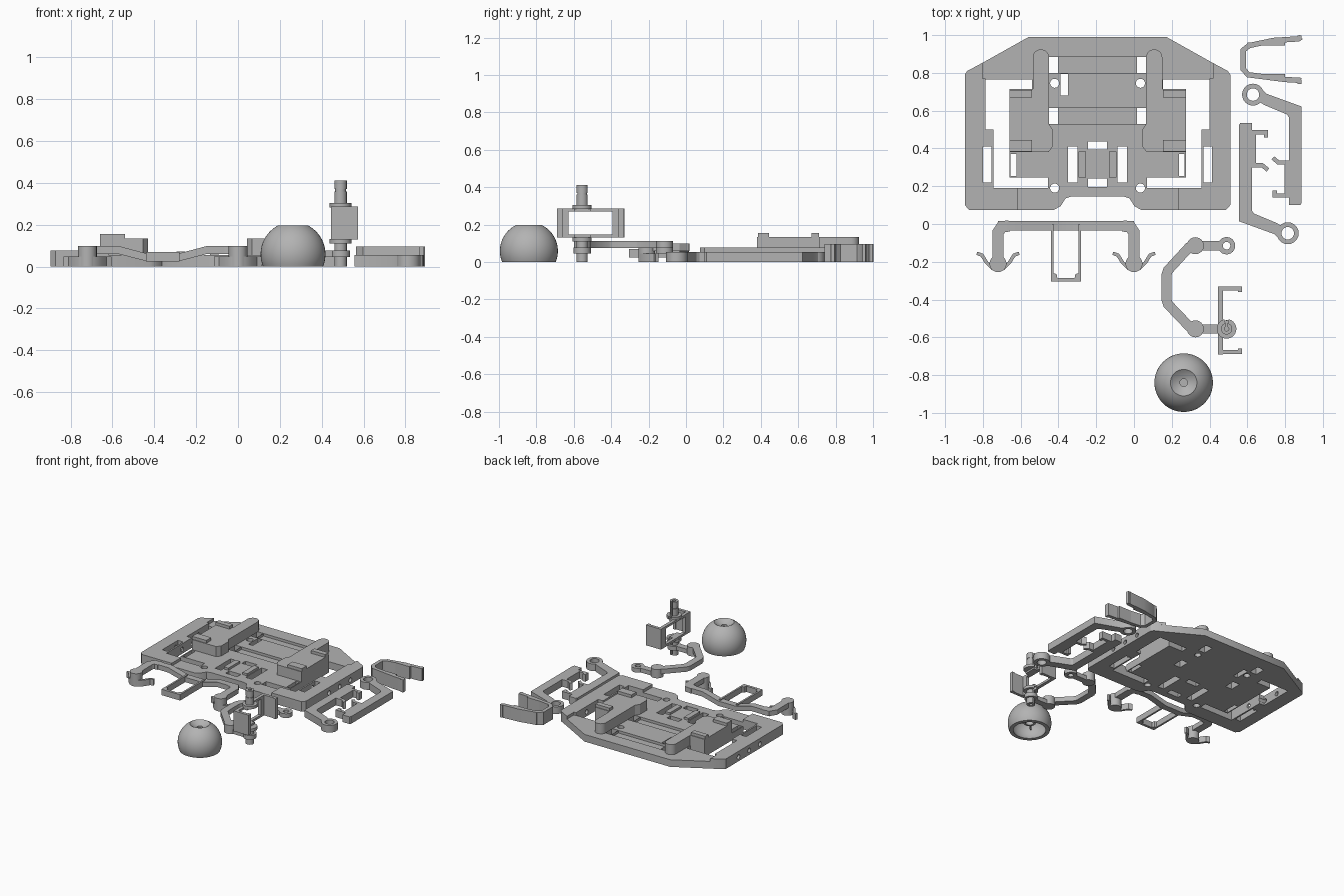
import bpy, bmesh, math
from mathutils import Vector

cube = bpy.data.objects.get("Cube")
if cube:
    bpy.data.objects.remove(cube, do_unlink=True)

grey = bpy.data.materials.new("plain grey")
grey.use_nodes = True
grey.diffuse_color = (0.45, 0.45, 0.45, 1)
grey.node_tree.nodes["Principled BSDF"].inputs["Base Color"].default_value = (0.45, 0.45, 0.45, 1)
CX = -0.193          # mirror line of the chassis
parts = []


def finish(name, bm):
    bmesh.ops.recalc_face_normals(bm, faces=bm.faces[:])
    me = bpy.data.meshes.new(name)
    bm.to_mesh(me)
    bm.free()
    me.materials.append(grey)
    ob = bpy.data.objects.new(name, me)
    bpy.context.collection.objects.link(ob)
    parts.append(ob)
    return ob


def add_prism(bm, pts, z0, z1):
    low = [bm.verts.new((x, y, z0)) for x, y in pts]
    high = [bm.verts.new((x, y, z1)) for x, y in pts]
    bm.faces.new(low)
    bm.faces.new(high)
    for i in range(len(pts)):
        j = (i + 1) % len(pts)
        bm.faces.new((low[i], low[j], high[j], high[i]))


def prism(name, pts, z0, z1):
    bm = bmesh.new()
    add_prism(bm, pts, z0, z1)
    return finish(name, bm)


def rect(x0, x1, y0, y1):
    return [(x0, y0), (x1, y0), (x1, y1), (x0, y1)]


def arc(cx, cy, r, a0=0, a1=345, n=24):
    angles = [math.radians(a0 + (a1 - a0) * i / (n - 1)) for i in range(n)]
    return [(cx + r * math.cos(a), cy + r * math.sin(a)) for a in angles]


def strip(path, w):
    """Outline of a band of width w along an open path, with mitred corners."""
    p = [Vector(q) for q in path]
    left, right = [], []
    for i, q in enumerate(p):
        a = (q - p[i - 1]).normalized() if i else (p[1] - q).normalized()
        b = (p[i + 1] - q).normalized() if i < len(p) - 1 else a
        na, nb = Vector((-a.y, a.x)), Vector((-b.y, b.x))
        m = (na + nb).normalized()
        m *= w / 2 / max(m.dot(na), 0.3)
        left.append(tuple(q + m))
        right.append(tuple(q - m))
    return left + right[::-1]


def ring(name, c, ro, ri, z0, z1):
    bm = bmesh.new()
    loops = [[bm.verts.new((x, y, z)) for x, y in arc(*c, r)]
             for r, z in ((ro, z0), (ro, z1), (ri, z1), (ri, z0))]
    for k in range(4):
        a, b = loops[k], loops[(k + 1) % 4]
        for i in range(24):
            j = (i + 1) % 24
            bm.faces.new((a[i], a[j], b[j], b[i]))
    return finish(name, bm)


def side(pts, s):
    return [(CX + s * u, y) for u, y in pts]


def cut(ob, cutter):
    mod = ob.modifiers.new("cut", 'BOOLEAN')
    mod.operation, mod.solver, mod.object = 'DIFFERENCE', 'EXACT', cutter
    bpy.context.view_layer.update()
    me = bpy.data.meshes.new_from_object(ob.evaluated_get(bpy.context.evaluated_depsgraph_get()))
    ob.modifiers.clear()
    ob.data = me


# Chassis plate and raised side rails
half = [(0.365, 0.99), (0.615, 0.85), (0.69, 0.81), (0.703, 0.79), (0.703, 0.1), (0.68, 0.075),
        (0.23, 0.075), (0.195, 0.095), (0.17, 0.135), (0.14, 0.145)]
plate = prism("chassis_plate", side(half, 1) + side(half[::-1], -1), 0, 0.055)
rail = [(0.61, 0.853)] + half[2:6] + [(0.425, 0.075), (0.425, 0.19), (0.55, 0.19), (0.55, 0.5),
                                      (0.592, 0.5), (0.592, 0.77), (0.61, 0.77)]
rails = [prism("side_rail", side(rail, s), 0.055, 0.077) for s in (1, -1)]

# Openings, slots and screw holes
opening = [(0.592, 0.765), (0.347, 0.765), (0.347, 0.715), (0.467, 0.715), (0.467, 0.245),
           (0.262, 0.245), (0.262, 0.19), (0.55, 0.19), (0.55, 0.5), (0.592, 0.5)]
holes = bmesh.new()
for s in (1, -1):
    for shape in (opening, rect(0.562, 0.607, 0.22, 0.41), rect(0.21, 0.268, 0.53, 0.615),
                  rect(0.21, 0.268, 0.8, 0.885), rect(0.105, 0.157, 0.22, 0.41),
                  rect(0.43, 0.46, 0.255, 0.37), arc(0.227, 0.745, 0.024), arc(0.227, 0.19, 0.024)):
        add_prism(holes, side(shape, s), -0.1, 0.2)
for y0, y1 in ((0.195, 0.24), (0.395, 0.437)):
    add_prism(holes, rect(CX - 0.05, CX + 0.05, y0, y1), -0.1, 0.2)
add_prism(holes, rect(-0.388, -0.35, 0.68, 0.795), -0.1, 0.2)
for y0, y1 in ((0.53, 0.615), (0.8, 0.885)):
    add_prism(holes, rect(CX - 0.209, CX + 0.209, y0, y1), 0.035, 0.2)
cutter = finish("hole_cutter", holes)
cut(plate, cutter)
for r in rails:
    cut(r, cutter)
parts.remove(cutter)
bpy.data.objects.remove(cutter, do_unlink=True)

# Cross holes through the chassis sides
drill = bmesh.new()
for s in (1, -1):
    for y in (0.38, 0.51, 0.64):
        ret = bmesh.ops.create_cone(drill, cap_ends=True, segments=16, radius1=0.017, radius2=0.017, depth=0.2)
        for v in ret["verts"]:
            v.co = (CX + s * 0.65 + v.co.z, y + v.co.x, 0.034 + v.co.y)
drill_ob = finish("drill_cutter", drill)
cut(plate, drill_ob)
parts.remove(drill_ob)
bpy.data.objects.remove(drill_ob, do_unlink=True)

# Raised holders with rounded back ends and clip tops
for s in (1, -1):
    post = arc(0.3, 0.882, 0.043, 0, 180, 10) + [(0.257, 0.53), (0.237, 0.5), (0.237, 0.41), (0.26, 0.38),
           (0.467, 0.38), (0.467, 0.715), (0.343, 0.715)]
    prism("holder_block", side(post, s), 0.055, 0.133)
    for y0, y1 in ((0.385, 0.445), (0.67, 0.71)):
        prism("holder_clip", side(rect(0.347, 0.467, y0, y1), s), 0.133, 0.155)
    prism("centre_box_wall", side(rect(0.06, 0.1, 0.245, 0.385), s), 0.055, 0.072)

# Front bar: dips in the middle, legs to both hooked ends
BX = -0.36
bm = bmesh.new()
profile = [(-0.36, 0.06), (-0.21, 0.06), (-0.075, 0.025), (0.075, 0.025), (0.21, 0.06), (0.36, 0.06),
           (0.36, 0.098), (0.21, 0.098), (0.075, 0.062), (-0.075, 0.062), (-0.21, 0.098), (-0.36, 0.098)]
add_prism(bm, profile, -0.035, 0.015)
for v in bm.verts:
    v.co = (BX + v.co.x, v.co.z, v.co.y)
finish("front_bar", bm)
for s in (1, -1):
    lx = BX + s * 0.36
    prism("front_bar_leg", strip([(lx - s * 0.06, -0.01), (lx - s * 0.02, -0.015), (lx, -0.045), (lx, -0.21)], 0.06),
          0.06, 0.098)
    prism("leg_end", arc(lx, -0.21, 0.045), 0, 0.098)
    wing = [(-0.112, 0.045), (-0.085, 0.035), (-0.06, -0.005), (-0.03, -0.035), (0, -0.045)]
    wing += [(-x, y) for x, y in wing[-2::-1]]
    prism("leg_hook", strip([(lx + x, -0.2 + y) for x, y in wing], 0.018), 0, 0.047)
    prism("tray_wall", rect(*sorted((BX + s * 0.08, BX + s * 0.066)), -0.305, 0.0), 0.025, 0.07)
    prism("tray_corner", [(BX + s * 0.07, -0.26), (BX + s * 0.05, -0.265), (BX + s * 0.045, -0.29),
                          (BX + s * 0.07, -0.29)], 0.025, 0.07)
prism("tray_end", rect(BX - 0.08, BX + 0.08, -0.305, -0.285), 0.025, 0.07)

# Pair of side arms, one turned half round from the other
for turn in (False, True):
    def place(pts):
        return [(1.444 - x, 0.636 - y) if turn else (x, y) for x, y in pts]
    ring("arm_eye", place([(0.63, 0.685)])[0], 0.058, 0.033, 0, 0.055)
    arm = [(0.665, 0.725), (0.7, 0.69), (0.887, 0.622), (0.887, 0.11), (0.88, 0.1), (0.82, 0.1),
           (0.82, 0.565), (0.81, 0.58), (0.69, 0.63), (0.665, 0.645)]
    prism("side_arm", place(arm), 0, 0.055)
    for path in ([(0.82, 0.325), (0.765, 0.325), (0.735, 0.35)], [(0.82, 0.15), (0.745, 0.15), (0.745, 0.178)]):
        prism("arm_hook", place(strip(path, 0.022)), 0, 0.055)
    prism("arm_pad", place(rect(0.797, 0.822, 0.14, 0.335)), 0, 0.055)

# Open clip behind the arms
clip = [(0.885, 0.99), (0.87, 0.98), (0.74, 0.972), (0.61, 0.945), (0.578, 0.92), (0.578, 0.82),
        (0.605, 0.79), (0.80, 0.765), (0.885, 0.76)]
prism("rear_clip", strip(clip, 0.028), 0, 0.097)
for y in (0.953, 0.785):
    prism("clip_rib", rect(0.6, 0.8, y - 0.008, y + 0.008), 0, 0.097)
for y in (0.985, 0.752):
    prism("clip_tip", rect(0.865, 0.888, y - 0.012, y + 0.012), 0, 0.097)

# Curved link with an eye and a post
bend = [(0.33, -0.115), (0.29, -0.125), (0.18, -0.245), (0.172, -0.27), (0.172, -0.4), (0.18, -0.425),
        (0.29, -0.54), (0.33, -0.555)]
prism("curved_link", strip(bend, 0.052), 0.075, 0.112)
for y in (-0.115, -0.555):
    prism("link_boss", arc(0.325, y, 0.045), 0.045, 0.112)
    prism("link_end", rect(0.325, 0.455, y - 0.024, y + 0.024), 0.045, 0.078)
    ring("link_eye", (0.49, y), 0.046, 0.02, 0.045, 0.078)

# Upright pivot: slotted pins with collars above and below a windowed bracket
PX, PY = 0.49, -0.555
for z0, z1, r in ((0, 0.11, 0.03), (0.11, 0.132, 0.052), (0.283, 0.305, 0.052), (0.305, 0.36, 0.03),
                  (0.36, 0.37, 0.026), (0.37, 0.412, 0.03)):
    prism("pivot_pin", arc(PX, PY, r, 102, 438) + arc(PX, PY, 0.012, 438, 102), z0, z1)
for z0, z1 in ((0.13, 0.147), (0.27, 0.287)):
    prism("bracket_bar", rect(0.445, 0.47, -0.69, -0.33), z0, z1)
    prism("bracket_lug", rect(0.45, 0.5, -0.6, -0.51), z0, z1)
for s in (1, -1):
    y = -0.51
    prism("bracket_wall", rect(0.445, 0.47, *sorted((y + s * 0.18, y + s * 0.118))), 0.13, 0.287)
    prism("bracket_arm", strip([(0.45, y + s * 0.168), (0.562, y + s * 0.168), (0.562, y + s * 0.15)], 0.022), 0.13, 0.287)

# Hollow dome with a dimple on top
bm = bmesh.new()
sphere = [(0.155 * math.cos(a), 0.059 + 0.155 * math.sin(a)) for a in
          [math.radians(-22.4 + i * 85.5 / 14) for i in range(15)]]
inner = [(0.132 * math.cos(a), 0.059 + 0.12 * math.sin(a)) for a in
         [math.radians(50 - i * 79.4 / 8) for i in range(9)]]
outline = sphere + [(0.045, 0.178), (0.02, 0.17), (0.02, 0.157), (0, 0.157), (0, 0.13), (0.03, 0.13), (0.03, 0.06),
                    (0.045, 0.06), (0.045, 0.13)] + inner
vs = [bm.verts.new((r, 0, z)) for r, z in outline]
es = [bm.edges.new((vs[i], vs[(i + 1) % len(vs)])) for i in range(len(vs))]
bmesh.ops.spin(bm, geom=vs + es, cent=(0, 0, 0), axis=(0, 0, 1), angle=math.tau, steps=48, use_merge=False)
bmesh.ops.remove_doubles(bm, verts=bm.verts[:], dist=0.0002)
dome = finish("dome", bm)
dome.location = (0.263, -0.84, 0)
for i in range(4):
    rib = prism("dome_rib", rect(0.04, 0.1, -0.006, 0.006), 0.06, 0.135)
    rib.location, rib.rotation_euler = dome.location, (0, 0, math.radians(45 + 90 * i))

# Smooth round surfaces, keep corners sharp
for ob in bpy.context.view_layer.objects:
    ob.select_set(ob in parts)
bpy.context.view_layer.objects.active = dome
bpy.ops.object.shade_smooth_by_angle(angle=math.radians(30))
